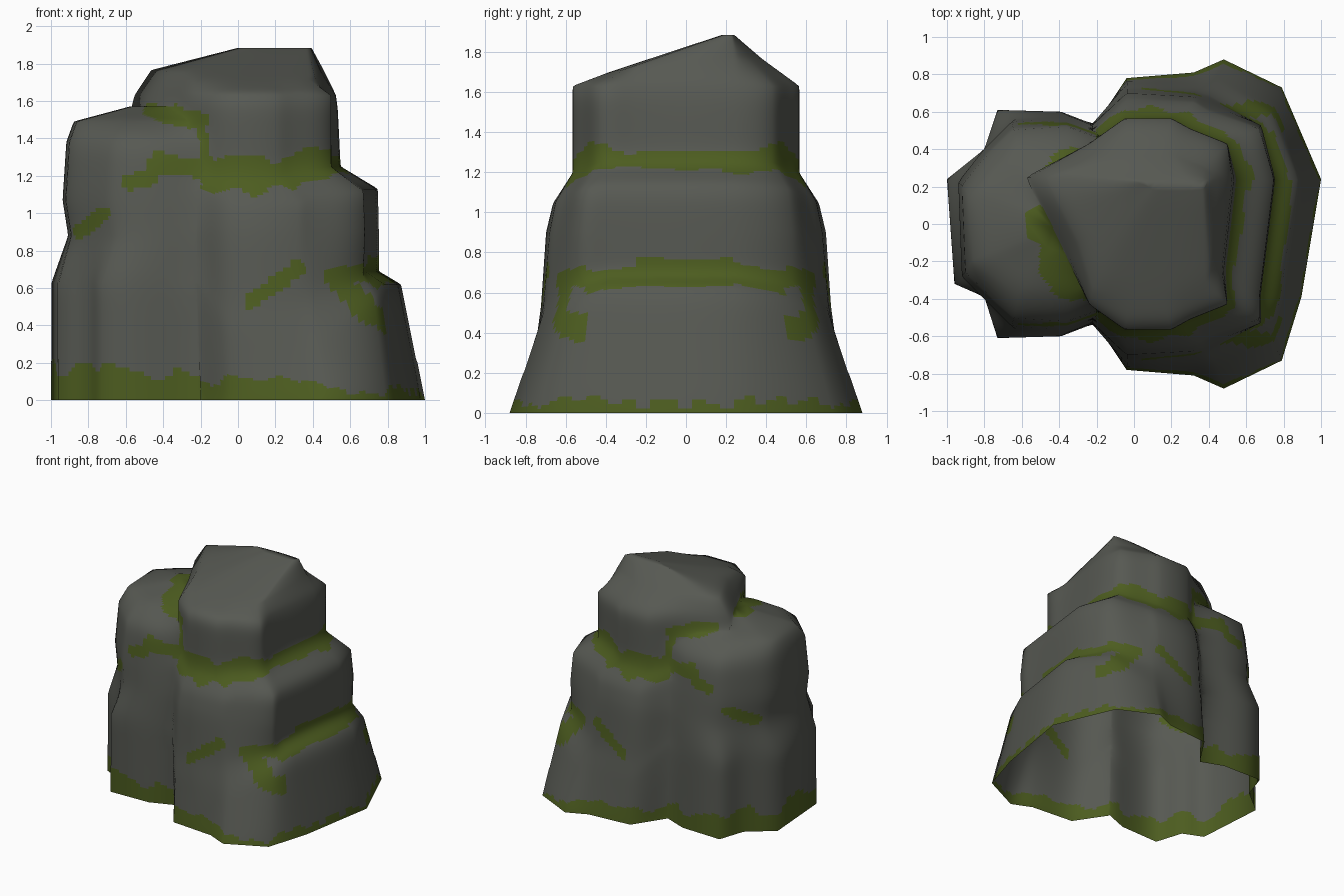
import bpy, bmesh, math
from mathutils import Vector, noise

if "Cube" in bpy.data.objects:
    bpy.data.objects.remove(bpy.data.objects["Cube"])


def material(name, rgb):
    m = bpy.data.materials.new(name)
    m.diffuse_color = (*rgb, 1)
    m.use_nodes = True
    m.node_tree.nodes["Principled BSDF"].inputs["Base Color"].default_value = m.diffuse_color
    return m


def loft(name, rings, cuts=9, cell=0.023):
    """Closed skin through equal-count rings, divided finely enough for moss edges."""
    dense = []
    for ring in rings:
        n = len(ring)
        dense.append([ring[i].lerp(ring[(i + 1) % n], k / cuts)
                      for i in range(n) for k in range(cuts)])
    layers = [dense[0]]
    for a, b in zip(dense, dense[1:]):
        gap = max((p - q).length for p, q in zip(a, b))
        steps = max(1, math.ceil(gap / cell))
        for s in range(1, steps + 1):
            layers.append([p.lerp(q, s / steps) for p, q in zip(a, b)])
    bm = bmesh.new()
    rows = [[bm.verts.new(p) for p in layer] for layer in layers]
    n = len(rows[0])
    for a, b in zip(rows, rows[1:]):
        for i in range(n):
            j = (i + 1) % n
            bm.faces.new((a[i], a[j], b[j], b[i]))
    bm.faces.new(rows[0])
    bm.faces.new(rows[-1])
    bmesh.ops.recalc_face_normals(bm, faces=bm.faces)
    me = bpy.data.meshes.new(name)
    bm.to_mesh(me)
    bm.free()
    ob = bpy.data.objects.new(name, me)
    bpy.context.collection.objects.link(ob)
    return ob


def main_ring(z, left, half, right, drop=0):
    """Half outline mirrored in y, closed by skewed ends; shelves drop towards front and back."""
    pts = [(left, .25)] + half + [(right, .24), (right * .895, -.39 if right > .6 else -.25)]
    pts += [(x, -y) for x, y in reversed(half)] + [(left + .18, -.1)]
    return [Vector((x, y, z - drop * max(0, (abs(y) - .4) / .36) ** 2)) for x, y in pts]


# main boulder: three tiers and a tilted crown
foot = [(-.2, .54), (-.04, .78), (.32, .81), (.48, .88), (.79, .73)]
foot_top = [(-.22, .54), (-.04, .745), (.32, .745), (.45, .76), (.73, .59)]
middle = [(-.22, .53), (-.04, .725), (.32, .71), (.40, .69), (.67, .53)]
middle_mid = [(-.22, .53), (-.04, .70), (.32, .68), (.40, .64), (.68, .53)]
middle_top = [(-.22, .5), (-.04, .665), (.32, .65), (.40, .60), (.67, .51)]
upper = [(-.24, .43), (-.05, .565), (.20, .565), (.30, .51), (.50, .43)]
crown = [(-.22, .34), (-.02, .38), (.15, .38), (.23, .37), (.38, .31)]
crown_ring = main_ring(1.765, -.47, crown, .46)
ridge = [Vector((.2 + p.x * .42, .21 + p.y * .08, 1.885)) for p in crown_ring]
for p in crown_ring:
    p.z += .17 * min(0, p.y)
rock = loft("rock", [
    main_ring(-.10, -.35, foot, 1.015),
    main_ring(0, -.35, foot, 1.0),
    main_ring(.62, -.35, foot_top, .875, .27),
    main_ring(.69, -.35, middle, .755, .2),
    main_ring(.90, -.35, middle_mid, .755),
    main_ring(1.13, -.35, middle_top, .75, .16),
    main_ring(1.25, -.45, upper, .55, .25),
    main_ring(1.55, -.58, upper, .535),
    main_ring(1.63, -.56, upper, .525),
    crown_ring, ridge])

# lower side boulder: notched foot, rounder shoulders
foot_side = [(0, .45), (-.39, .6), (-.73, .61), (-.80, .40), (-1, .24), (-.96, -.32),
             (-.80, -.39), (-.73, -.61), (-.39, -.6), (0, -.45)]
shoulder = [(0, .45), (-.39, .6), (-.70, .58), (-.85, .43), (-1, .24), (-.98, -.30),
            (-.85, -.43), (-.70, -.58), (-.39, -.6), (0, -.45)]
levels = [(-.12, foot_side, 1, 1), (.63, foot_side, 1, 1), (.88, shoulder, .91, .97),
          (1.07, shoulder, .94, .94), (1.38, shoulder, .92, .87),
          (1.49, shoulder, .88, .64), (1.57, shoulder, .58, .25)]
side_boulder = loft("side_boulder", [[Vector((x * sx, y * sy, z)) for x, y in outline]
                                     for z, outline, sx, sy in levels])

# join both boulders into one skin
mod = rock.modifiers.new("join", 'BOOLEAN')
mod.operation = 'UNION'
mod.solver = 'EXACT'
mod.object = side_boulder
joined = bpy.data.meshes.new_from_object(
    rock.evaluated_get(bpy.context.evaluated_depsgraph_get()))
rock.modifiers.clear()
rock.data = joined
bpy.data.objects.remove(side_boulder)
joined.materials.clear()
joined.materials.append(material("grey stone", (.094, .099, .085)))
joined.materials.append(material("green moss", (.073, .108, .014)))

# open the underside and soften the tier edges
bm = bmesh.new()
bm.from_mesh(joined)
bmesh.ops.bisect_plane(bm, geom=bm.verts[:] + bm.edges[:] + bm.faces[:],
                       plane_co=(0, 0, 0), plane_no=(0, 0, 1), clear_inner=True)
bmesh.ops.smooth_vert(bm, verts=[v for v in bm.verts if v.co.z > .2], factor=.5,
                      use_axis_x=True, use_axis_y=True, use_axis_z=True)

# moss streaks: start, end and half width, in (x, z) on front/back and (|y|, z) on the right
front_moss = [(-.42, 1.26, -.1, 1.22, .05), (-.1, 1.18, .25, 1.22, .095),
              (.25, 1.24, .58, 1.25, .075), (-.17, 1.25, -.19, 1.46, .03),
              (-.47, 1.55, -.19, 1.49, .05), (-.58, 1.16, -.48, 1.18, .04),
              (-.85, .90, -.70, 1.0, .035), (.07, .53, .32, .70, .045),
              (.55, .62, .78, .40, .05), (.50, .66, .75, .70, .045)]
right_moss = [(0, .70, .2, .70, .07), (.2, .70, .6, .64, .045), (0, 1.27, .6, 1.26, .055)]


def mossy(c):
    rough = noise.noise(Vector((c.x, abs(c.y), c.z * .6)) * 7)
    if c.z < .11 - .06 * c.x + .1 * rough:
        return True
    on_right = c.x > .5 and abs(c.y) < .5
    p = Vector((abs(c.y) if on_right else c.x, c.z))
    for xa, za, xb, zb, r in (right_moss if on_right else front_moss):
        a, d = Vector((xa, za)), Vector((xb - xa, zb - za))
        t = min(1, max(0, (p - a).dot(d) / d.length_squared))
        if (p - a - d * t).length < r * (1 + .7 * rough):
            return True
    return False


for f in bm.faces:
    f.smooth = True
    f.material_index = int(mossy(f.calc_center_median()))

# broad soft shading: blend neighbouring normals
bm.normal_update()
bm.verts.index_update()
links = [[e.other_vert(v).index for e in v.link_edges] for v in bm.verts]
normals = [v.normal.copy() for v in bm.verts]
for _ in range(24):
    normals = [sum((normals[j] for j in near), normals[i]).normalized()
               for i, near in enumerate(links)]
bm.to_mesh(joined)
bm.free()
joined.normals_split_custom_set_from_vertices(normals)
